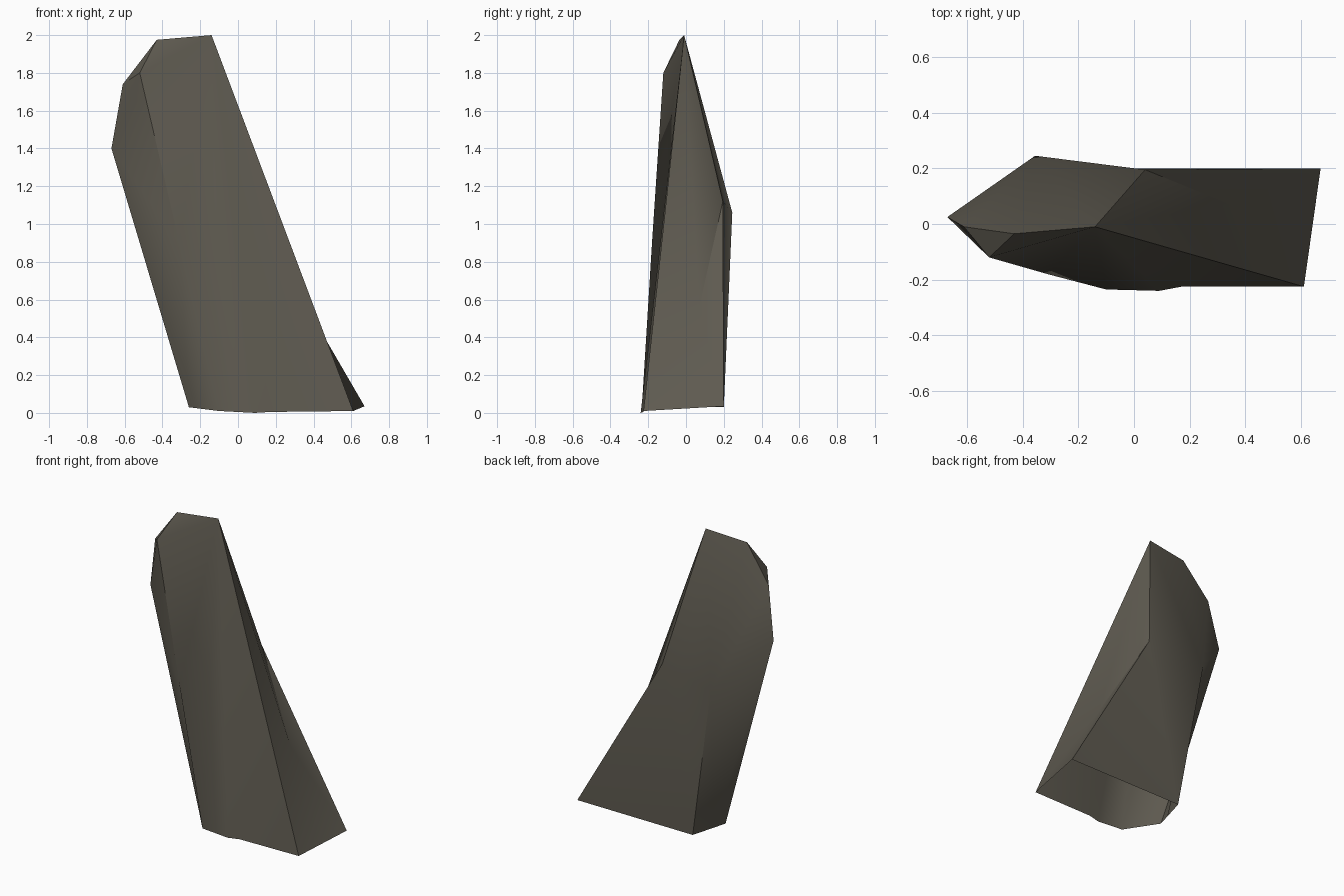
import bpy
import bmesh
import math

cube = bpy.data.objects.get("Cube")
if cube:
    bpy.data.objects.remove(cube, do_unlink=True)

# Stone colour
stone = bpy.data.materials.new("grey brown stone")
stone.use_nodes = True
colour = (0.112, 0.102, 0.080, 1)
stone.diffuse_color = colour
bsdf = stone.node_tree.nodes["Principled BSDF"]
bsdf.inputs["Base Color"].default_value = colour
bsdf.inputs["Roughness"].default_value = 0.9

# Corners of the leaning slab
corners = {
    "peak": (-0.14, -0.01, 2.0),
    "crown": (-0.43, -0.035, 1.975),
    "shoulder": (-0.61, -0.01, 1.74),
    "elbow": (-0.67, 0.025, 1.40),
    "brow": (-0.52, -0.12, 1.80),
    "chest": (-0.31, -0.18, 0.90),
    "hump": (-0.355, 0.245, 1.06),
    "fold": (0.04, 0.195, 1.12),
    "flank": (0.345, 0.07, 0.56),
    "toe": (0.61, -0.225, 0.01),
    "tail": (0.67, 0.20, 0.035),
    "heel": (-0.19, 0.20, 0.03),
    "side": (-0.235, 0.04, 0.03),
    "edge": (-0.26, -0.05, 0.03),
    "foot_a": (-0.10, -0.235, 0.01),
    "foot_b": (0.09, -0.24, 0.0),
    "foot_c": (0.17, -0.225, 0.005),
}

# Chipped planes of the slab, open underneath
planes = [
    # front
    "peak crown brow", "peak brow chest", "peak chest foot_a",
    "peak foot_a foot_b", "peak foot_b foot_c", "peak foot_c toe",
    # chipped top and narrow side
    "crown shoulder brow", "shoulder elbow brow", "brow elbow chest",
    "elbow edge chest", "chest edge foot_a",
    "elbow hump side", "elbow side edge", "hump heel side",
    # back
    "peak fold hump", "peak hump crown", "crown hump shoulder",
    "shoulder hump elbow", "fold tail heel", "fold heel hump",
    # broken end
    "peak flank fold", "peak toe flank", "fold flank tail", "flank toe tail",
]

bm = bmesh.new()
points = {name: bm.verts.new(co) for name, co in corners.items()}
for plane in planes:
    bm.faces.new([points[n] for n in plane.split()])
bm.verts.index_update()
soft = {points["chest"].index, points["foot_a"].index}
bmesh.ops.recalc_face_normals(bm, faces=bm.faces[:])
# Make sure the front faces outwards
bm.faces.ensure_lookup_table()
if bm.faces[3].normal.y > 0:
    bmesh.ops.reverse_faces(bm, faces=bm.faces[:])

mesh = bpy.data.meshes.new("rock_slab")
bm.to_mesh(mesh)
bm.free()
mesh.materials.append(stone)
slab = bpy.data.objects.new("rock_slab", mesh)
bpy.context.collection.objects.link(slab)

# Smooth shading with sharp creases, the front crease fading out low down
bpy.ops.object.select_all(action="DESELECT")
slab.select_set(True)
bpy.context.view_layer.objects.active = slab
bpy.ops.object.shade_smooth_by_angle(angle=math.radians(30))
for e in mesh.edges:
    if set(e.vertices) == soft:
        e.use_edge_sharp = False
